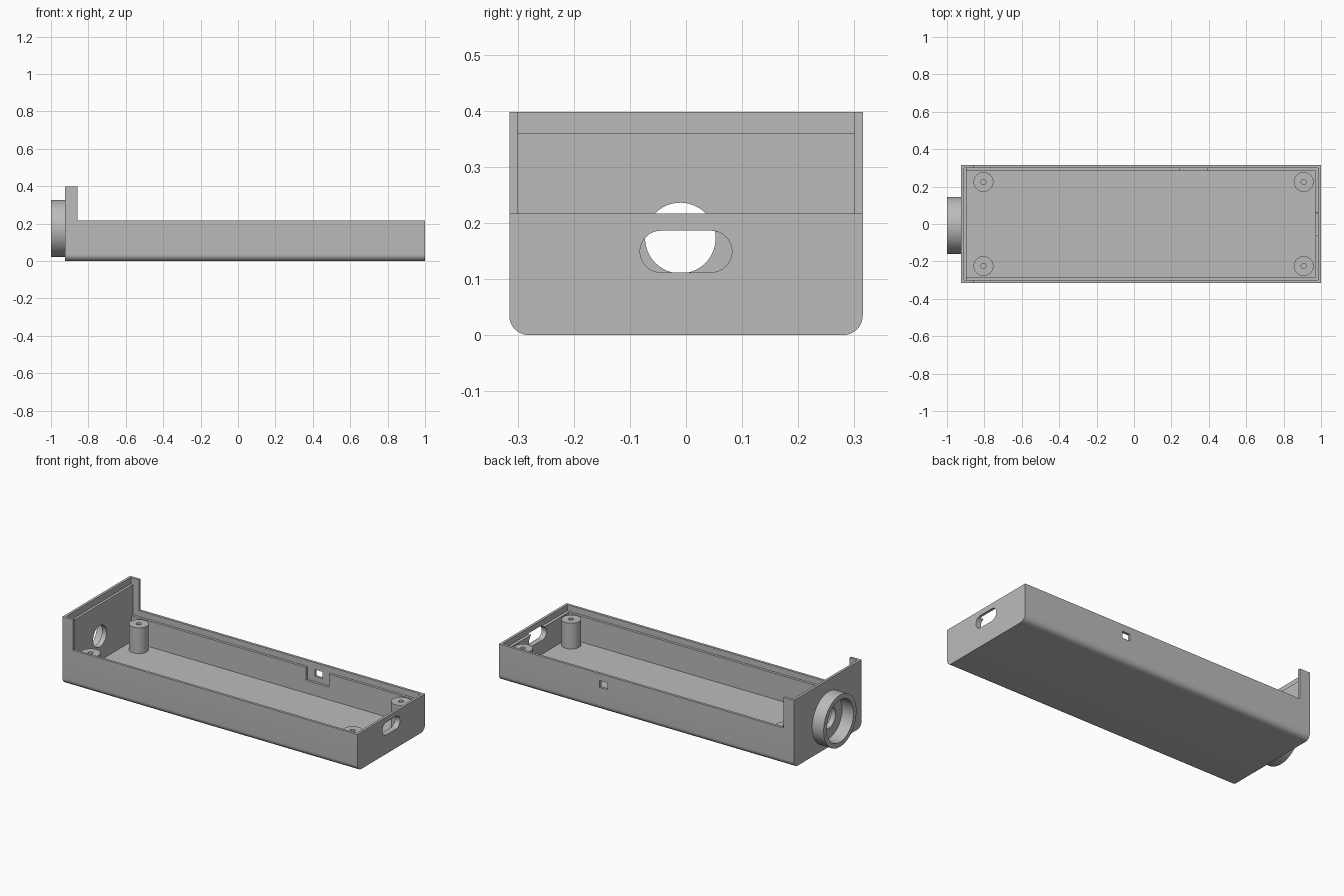
import bpy, bmesh, math
from mathutils import Matrix, Vector

cube = bpy.data.objects.get("Cube")
if cube:
    bpy.data.objects.remove(cube, do_unlink=True)

grey = bpy.data.materials.new("plain grey")
grey.use_nodes = True
grey.diffuse_color = (0.5, 0.5, 0.5, 1)
grey.node_tree.nodes["Principled BSDF"].inputs["Base Color"].default_value = (0.5, 0.5, 0.5, 1)

LEFT, RIGHT, HALF_W = -0.925, 1.0, 0.315   # shell extents
RIM, TALL, LEDGE, FLOOR = 0.217, 0.398, 0.182, 0.03
LIP, WALL = 0.015, 0.03                    # thin lip and full wall thickness


def make_object(name, bm):
    bmesh.ops.recalc_face_normals(bm, faces=bm.faces)
    mesh = bpy.data.meshes.new(name)
    bm.to_mesh(mesh)
    bm.free()
    mesh.materials.append(grey)
    obj = bpy.data.objects.new(name, mesh)
    bpy.context.collection.objects.link(obj)
    return obj


def activate(obj):
    bpy.ops.object.select_all(action="DESELECT")
    obj.select_set(True)
    bpy.context.view_layer.objects.active = obj


def smooth(obj):
    activate(obj)
    bpy.ops.object.shade_smooth_by_angle(angle=math.radians(30))


def extrude_x(name, outline, x0, x1):
    """Extrude a (y, z) outline along x."""
    bm = bmesh.new()
    face = bm.faces.new([bm.verts.new((x0, y, z)) for y, z in outline])
    out = bmesh.ops.extrude_face_region(bm, geom=[face])
    verts = [v for v in out["geom"] if isinstance(v, bmesh.types.BMVert)]
    bmesh.ops.translate(bm, verts=verts, vec=(x1 - x0, 0, 0))
    return make_object(name, bm)


def arc(cy, cz, r, start, end, steps):
    angles = [math.radians(start + (end - start) * i / steps) for i in range(steps + 1)]
    return [(cy + r * math.cos(a), cz + r * math.sin(a)) for a in angles]


def box(name, x, y, z):
    return extrude_x(name, [(y[0], z[0]), (y[1], z[0]), (y[1], z[1]), (y[0], z[1])], *x)


def lathe(name, profile, matrix, closed=False, steps=48):
    """Spin an (r, height) profile around z, then place it."""
    bm = bmesh.new()
    verts = [bm.verts.new((r, 0, h)) for r, h in profile]
    pairs = list(zip(verts, verts[1:])) + ([(verts[-1], verts[0])] if closed else [])
    edges = [bm.edges.new(p) for p in pairs]
    bmesh.ops.spin(bm, geom=verts + edges, axis=(0, 0, 1), cent=(0, 0, 0),
                   angle=math.tau, steps=steps, use_merge=True)
    bmesh.ops.remove_doubles(bm, verts=bm.verts, dist=0.0001)
    bm.transform(matrix)
    obj = make_object(name, bm)
    smooth(obj)
    return obj


def cut(target, cutter):
    cutter.hide_render = True
    mod = target.modifiers.new("cut", "BOOLEAN")
    mod.operation, mod.solver, mod.object = "DIFFERENCE", "EXACT", cutter
    activate(target)
    bpy.ops.object.modifier_apply(modifier=mod.name)
    bpy.data.objects.remove(cutter, do_unlink=True)


# Shell: tray with rounded lower long edges, full height before cutting
R = 0.035
outline = ([(HALF_W, TALL), (-HALF_W, TALL)]
           + arc(-HALF_W + R, R, R, 180, 270, 10) + arc(HALF_W - R, R, R, 270, 360, 10))
shell = extrude_x("enclosure_shell", outline, LEFT, RIGHT)

inner = (-HALF_W + LIP, HALF_W - LIP)
cavity = (-HALF_W + WALL, HALF_W - WALL)
# Lower the tray beyond the tall end wall
cut(shell, box("rim_cutter", (-0.857, 1.2), (-0.5, 0.5), (RIM, 0.6)))
# Rebated rim, cavity and the rebate along the top of the end wall
cut(shell, box("rebate_cutter", (LEFT + WALL, RIGHT - LIP), inner, (LEDGE, 0.6)))
cut(shell, box("cavity_cutter", (LEFT + WALL, RIGHT - 0.033), cavity, (FLOOR, 0.3)))
cut(shell, box("end_rebate_cutter", (LEFT + LIP, -0.8), inner, (0.36, 0.6)))
# Rounded slot through the right end
slot = arc(0.045, 0.149, 0.037, -90, 90, 16) + arc(-0.045, 0.149, 0.037, 90, 270, 16)
cut(shell, extrude_x("slot_cutter", slot, 0.9, 1.1))
# Round hole through the tall end wall
cut(shell, extrude_x("hole_cutter", arc(-0.01, 0.173, 0.063, 0, 352.5, 47), -1.1, -0.87))
# Recess and small port in the back wall
cut(shell, box("notch_cutter", (0.243, 0.393), (0.25, inner[1]), (0.105, 0.25)))
cut(shell, box("port_cutter", (0.293, 0.343), (0.25, 0.4), (0.136, 0.176)))
smooth(shell)

# Collar ring on the outside of the tall end
collar_place = Matrix.Translation((LEFT + 0.005, -0.008, 0.174)) @ Matrix.Rotation(-math.pi / 2, 4, "Y")
lathe("collar_ring", [(0.125, 0), (0.125, 0.08), (0.153, 0.08), (0.153, 0)],
      collar_place, closed=True, steps=64)

# Screw posts with blind holes
post = [(0, 0.08), (0.014, 0.08), (0.014, LEDGE), (0.053, LEDGE), (0.053, FLOOR - 0.005)]
for end, x in (("left", -0.805), ("right", 0.907)):
    for side, y in (("front", -0.225), ("back", 0.225)):
        lathe(f"screw_post_{side}_{end}", post, Matrix.Translation(Vector((x, y, 0))))
